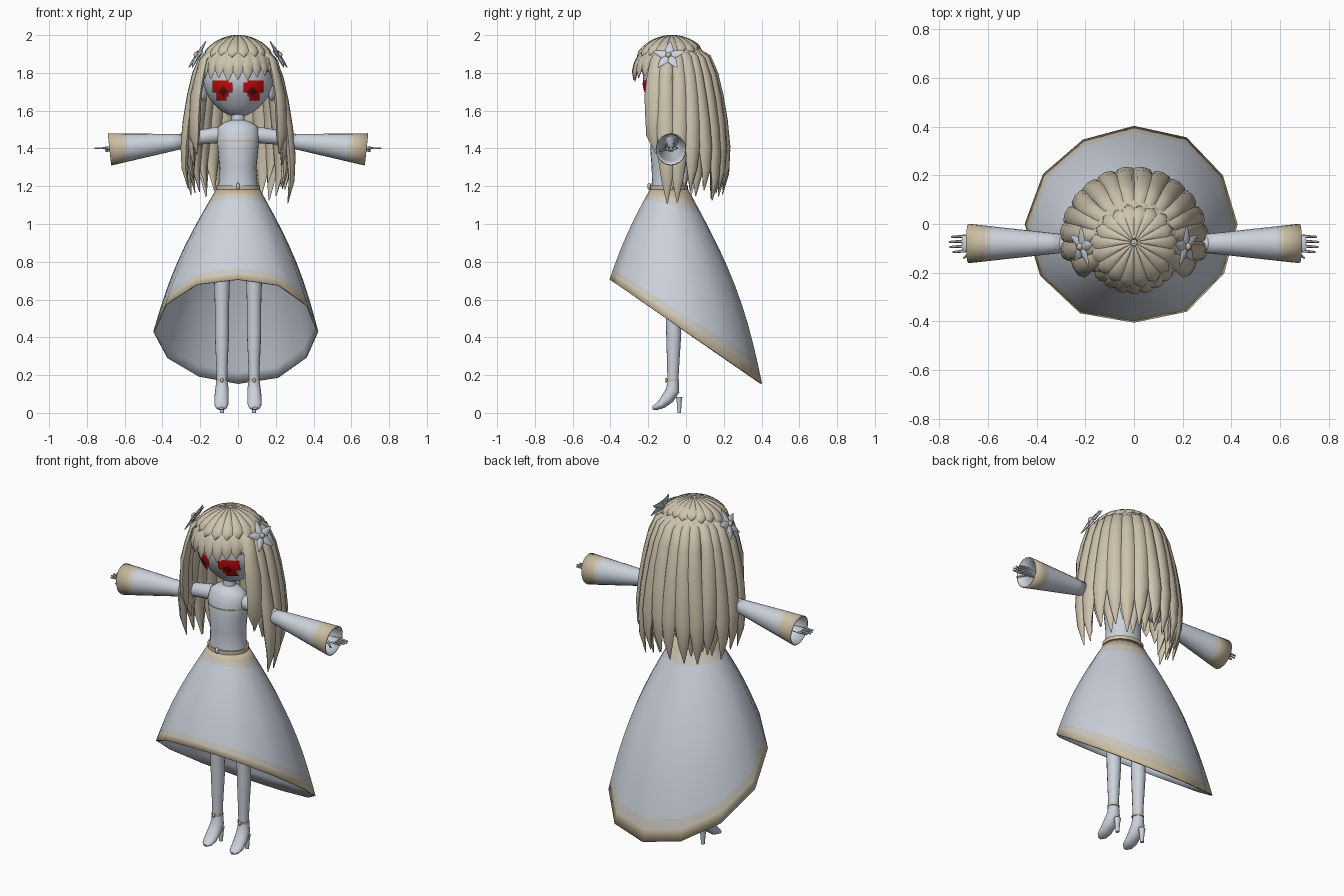
import bpy, bmesh, random
from math import sin, cos, pi, radians, sqrt
from mathutils import Vector as V

random.seed(4)
cube = bpy.data.objects.get("Cube")
if cube:
    bpy.data.objects.remove(cube)


def material(name, r, g, b):
    m = bpy.data.materials.new(name)
    m.use_nodes = True
    m.diffuse_color = (r, g, b, 1)
    bsdf = next(n for n in m.node_tree.nodes if n.type == 'BSDF_PRINCIPLED')
    bsdf.inputs["Base Color"].default_value = (r, g, b, 1)
    return m


PALE = material("pale_blue", .6, .64, .71)
HAIR = material("blonde", .61, .545, .42)
TRIM = material("gold_trim", .6, .51, .36)
BLEND = material("faded_trim", .6, .58, .52)
RED = material("red", .6, .003, .003)
DARK = material("dark_red", .09, .004, .004)
X, Y, Z = V((1, 0, 0)), V((0, 1, 0)), V((0, 0, 1))


def skin(bm, rings, caps=True, bands=None):
    """Bridge rings of points; bands gives a material index per strip."""
    vs = [[bm.verts.new(p) for p in ring] for ring in rings]
    n = len(vs[0])
    for i in range(len(vs) - 1):
        for j in range(n):
            k = (j + 1) % n
            f = bm.faces.new((vs[i][j], vs[i + 1][j], vs[i + 1][k], vs[i][k]))
            f.material_index = bands[i] if bands else 0
    if caps:
        bm.faces.new(vs[0])
        bm.faces.new(vs[-1][::-1])


def sweep(bm, stations, ref=X, n=16, caps=True, bands=None):
    """Sweep an ellipse through stations (point, width along ref, thickness)."""
    pts = [V(s[0]) for s in stations]
    rings = []
    for i, (_, a, b) in enumerate(stations):
        d = (pts[min(i + 1, len(pts) - 1)] - pts[max(i - 1, 0)]).normalized()
        side = (ref - d * ref.dot(d)).normalized()
        out = side.cross(d)
        rings.append([pts[i] + side * a * cos(2 * pi * j / n) + out * b * sin(2 * pi * j / n)
                      for j in range(n)])
    skin(bm, rings, caps, bands)


def finish(bm, name, mats, mirror=False, thick=0, angle=45):
    me = bpy.data.meshes.new(name)
    bm.to_mesh(me)
    bm.free()
    for m in mats:
        me.materials.append(m)
    me.shade_smooth()
    me.set_sharp_from_angle(angle=radians(angle))
    ob = bpy.data.objects.new(name, me)
    bpy.context.collection.objects.link(ob)
    if thick:
        s = ob.modifiers.new("thickness", 'SOLIDIFY')
        s.thickness, s.offset, s.material_offset = thick, -1, len(mats) - 1
    if mirror:
        ob.modifiers.new("mirror", 'MIRROR')
    return ob


def swept(name, stations, mat, ref=X, n=16, mirror=False):
    bm = bmesh.new()
    sweep(bm, stations, ref, n)
    return finish(bm, name, [mat], mirror)


def ball(name, pos, size, mat, mirror=False):
    bm = bmesh.new()
    bmesh.ops.create_uvsphere(bm, u_segments=10, v_segments=6, radius=1)
    for v in bm.verts:
        v.co = V(pos) + V(a * b for a, b in zip(v.co, size))
    finish(bm, name, [mat], mirror)


# Head, with a narrowing chin
def head_section(z):
    u = max(-1, min(1, (z - 1.77) / .2))
    low = u * u if u < 0 else 0
    w = sqrt(max(0, 1 - u * u)) * (1 - .18 * low) + .003
    return -.06 - .03 * low, .187 * w, .168 * w


stations = []
for i in range(17):
    z = 1.77 + .2 * cos(pi * i / 16)
    y, a, b = head_section(z)
    stations.append(((0, y, z), a, b))
swept("head", stations, PALE, n=28)
ball("ear", (.18, -.06, 1.69), (.018, .03, .04), PALE, True)

# Eyes, plates following the face
bm = bmesh.new()
step = .0105


def face_point(x, z, lift=.005):
    yc, a, b = head_section(z)
    return V((x, yc - b * sqrt(max(0, 1 - (x / a) ** 2)) - lift, z))


for i in range(10):
    for j in range(10):
        if (j < 4 and (i < 2 or i > 7)) or (j < 2 and i < 3) or (j > 8 and i < 2):
            continue
        x, z = .03 + i * step, 1.655 + j * step
        f = bm.faces.new([bm.verts.new(face_point(x + p * step, z + q * step))
                          for p, q in ((0, 0), (1, 0), (1, 1), (0, 1))])
        f.material_index = int(abs(i - 4.2) + abs(j - 4) < 2.6)
bmesh.ops.remove_doubles(bm, verts=bm.verts[:], dist=.0005)
finish(bm, "eye", [RED, DARK], True)

# Neck, torso, neckline, belt
swept("neck", [((0, -.075, 1.63), .034, .034), ((0, -.08, 1.52), .036, .036)], PALE)
body = [(1.55, .035, .035), (1.54, .07, .055), (1.515, .105, .075), (1.47, .115, .09),
        (1.4, .108, .1), (1.3, .098, .092), (1.23, .1, .09), (1.17, .113, .098)]
swept("torso", [((0, -.09, z), a, b) for z, a, b in body], PALE, n=24)
for name, z, a, b, h in (("neckline", 1.44, .114, .097, .004), ("belt", 1.192, .116, .101, .012)):
    swept(name, [((0, -.09, z + h), a, b), ((0, -.09, z - h), a, b)], TRIM, n=24)
ball("belt_jewel", (0, -.195, 1.2), (.01, .01, .018), PALE)

# Skirt, flaring to a slanted hem
bm = bmesh.new()
N = 24
flare = [1 + random.uniform(-.03, .05) for _ in range(N // 2)]
levels = [0, .06, .11, .2, .3, .4, .5, .6, .7, .8, .88, .94, 1]
rings = []
for t in levels:
    ring = []
    for j in range(N):
        c, s = cos(2 * pi * j / N), sin(2 * pi * j / N)
        k = (flare[j // 2] + flare[((j + 1) // 2) % (N // 2)]) / 2
        if j % 2:
            k *= .966
        bulge = (.035 + .02 * s) * sin(pi * t)
        hx, hy = .43 * c * k, .41 * s * k
        ring.append(V(((1 - t) * .115 * c + t * hx + bulge * c,
                       (1 - t) * (-.09 + .1 * s) + t * hy + bulge * s,
                       (1 - t) * 1.185 + t * (.43 - .683 * hy))))
    rings.append(ring)
bands = [0, 1] + [2] * 8 + [1, 0]
skin(bm, rings, False, bands)
finish(bm, "skirt", [TRIM, BLEND, PALE], thick=.008)

# Arms, sleeves and hands
AY = -.08
swept("upper_arm", [((.07, AY, 1.475), .035, .035), ((.12, AY, 1.47), .043, .043),
                    ((.2, AY, 1.46), .039, .039), ((.3, AY, 1.445), .033, .033)], PALE, Y, mirror=True)
bm = bmesh.new()
sweep(bm, [((.27 + .41 * t, AY, 1.44 - .045 * t), .036 + .045 * t, .036 + .05 * t)
           for t in (0, .2, .4, .6, .76, .82, 1)], Y, 20, False, [2, 2, 2, 2, 1, 0])
finish(bm, "sleeve", [TRIM, BLEND, PALE], True, .006)
swept("forearm", [((.28, AY, 1.44), .03, .03), ((.63, AY, 1.4), .018, .018),
                  ((.66, AY, 1.4), .032, .012), ((.705, AY, 1.4), .036, .009)], PALE, Y, 12, True)
bm = bmesh.new()
for i, length in enumerate((.045, .057, .06, .05)):
    y = AY - .03 + .02 * i
    sweep(bm, [((.69, y, 1.402), .007, .007), ((.7 + length, y * 1.05, 1.4), .004, .004)], Y, 6)
sweep(bm, [((.65, AY - .02, 1.4), .009, .009), ((.7, AY - .06, 1.385), .005, .005)], Z, 6)
finish(bm, "fingers", [PALE], True)

# Legs, ankle straps and heeled shoes
LX = .085
swept("leg", [((LX, -.08, 1.0), .052, .055), ((LX, -.075, .7), .042, .042), ((LX, -.07, .55), .037, .038),
              ((LX, -.065, .42), .038, .04), ((LX, -.068, .25), .03, .032), ((LX, -.07, .15), .027, .028)],
      PALE, mirror=True)
swept("ankle_strap", [((LX, -.07, .178), .032, .033), ((LX, -.07, .166), .032, .033)], TRIM, mirror=True)
ball("ankle_jewel", (LX, -.104, .173), (.008, .006, .013), TRIM, True)
swept("shoe", [((LX, -.068, .165), .03, .03), ((LX, -.07, .12), .036, .036), ((LX + .002, -.095, .08), .038, .034),
               ((LX + .003, -.13, .045), .037, .024), ((LX + .003, -.16, .03), .03, .016),
               ((LX + .003, -.178, .025), .012, .008)], PALE, mirror=True)
swept("heel", [((LX, -.036, .085), .02, .018), ((LX, -.036, .05), .014, .013),
               ((LX, -.036, 0), .01, .01)], PALE, n=10, mirror=True)

# Long hair locks around the sides and back
HY = -.07


def lock(bm, angle, profile, width, drop=0, shrink=0):
    sway = random.uniform(-.04, .04)
    st = []
    for i, (r, z) in enumerate(profile):
        t = i / (len(profile) - 1)
        a = radians(angle) + sway * sin(5 * t)
        w = width * (.55 + .9 * t if t < .5 else 1 if t < .85 else .65) if t < 1 else .003
        st.append(((cos(a) * (r - shrink), HY + sin(a) * (r - shrink), z + drop * t),
                   w, .024 * (w / width) if t < 1 else .002))
    sweep(bm, st, V((-sin(radians(angle)), cos(radians(angle)), 0)), 8)


long_profile = [(.13, 1.92), (.19, 1.87), (.225, 1.77), (.25, 1.64), (.27, 1.5),
                (.283, 1.35), (.285, 1.22), (.265, 1.1)]
bm = bmesh.new()
for i in range(14):
    lock(bm, -8 + 196 * i / 13, long_profile, .044, random.uniform(-.01, .1))
for i in range(13):
    lock(bm, 196 * i / 13, long_profile, .045, random.uniform(.03, .14), .03)
finish(bm, "long_hair", [HAIR], angle=70)

# Shorter locks framing the face
side_profile = [(.15, 1.92), (.2, 1.87), (.225, 1.78), (.245, 1.68), (.25, 1.57), (.25, 1.47), (.235, 1.37)]
bm = bmesh.new()
lock(bm, -24, side_profile, .05)
lock(bm, -10, side_profile, .048, -.06)
finish(bm, "front_lock", [HAIR], True, angle=70)

# Crown: scalp cap and two layers of overlapping petals
bm = bmesh.new()
cap = []
for i in range(9):
    a = radians(3 + 72 * i / 8)
    cap.append(((0, -.07, 1.785 + .2 * cos(a)), .19 * sin(a), .19 * sin(a)))
sweep(bm, cap, X, 24, False)
finish(bm, "scalp", [HAIR])
bm = bmesh.new()
for count, reach, scale, width in ((24, 88, 1.0, .036), (24, 76, .99, .04), (18, 56, 1.04, .038)):
    for j in range(count):
        a = 2 * pi * (j + .5 * (reach == 76)) / count
        end = reach - 8 * sin(a) + random.uniform(-4, 4)
        st = []
        for i in range(8):
            t = i / 7
            p = radians(4 + (end - 4) * t)
            r = .196 * scale * (1 + .04 * t)
            w = width * (.12 + 1.1 * t if t < .8 else .75) if t < 1 else .002
            st.append(((r * sin(p) * cos(a), -.075 + r * sin(p) * sin(a),
                        1.787 + .196 * scale * cos(p)), w, .012 if t < 1 else .002))
        sweep(bm, st, V((-sin(a), cos(a), 0)), 6)
finish(bm, "crown_hair", [HAIR], angle=70)

# Star flowers at the temples
n = V((.82, -.15, .5)).normalized()
right = n.cross(Z).normalized()
up = right.cross(n)
centre = V((.205, -.09, 1.885)) + n * .012
bm = bmesh.new()
for i in range(5):
    a = radians(90 + 72 * i)
    d = right * cos(a) + up * sin(a)
    sweep(bm, [(centre + d * r, w, h) for r, w, h in
               ((.005, .012, .008), (.035, .024, .009), (.06, .016, .006), (.09, .002, .002))], n.cross(d), 6)
finish(bm, "flower_petals", [PALE], True, angle=60)
ball("flower_centre", centre + n * .008, (.014, .016, .016), TRIM, True)
